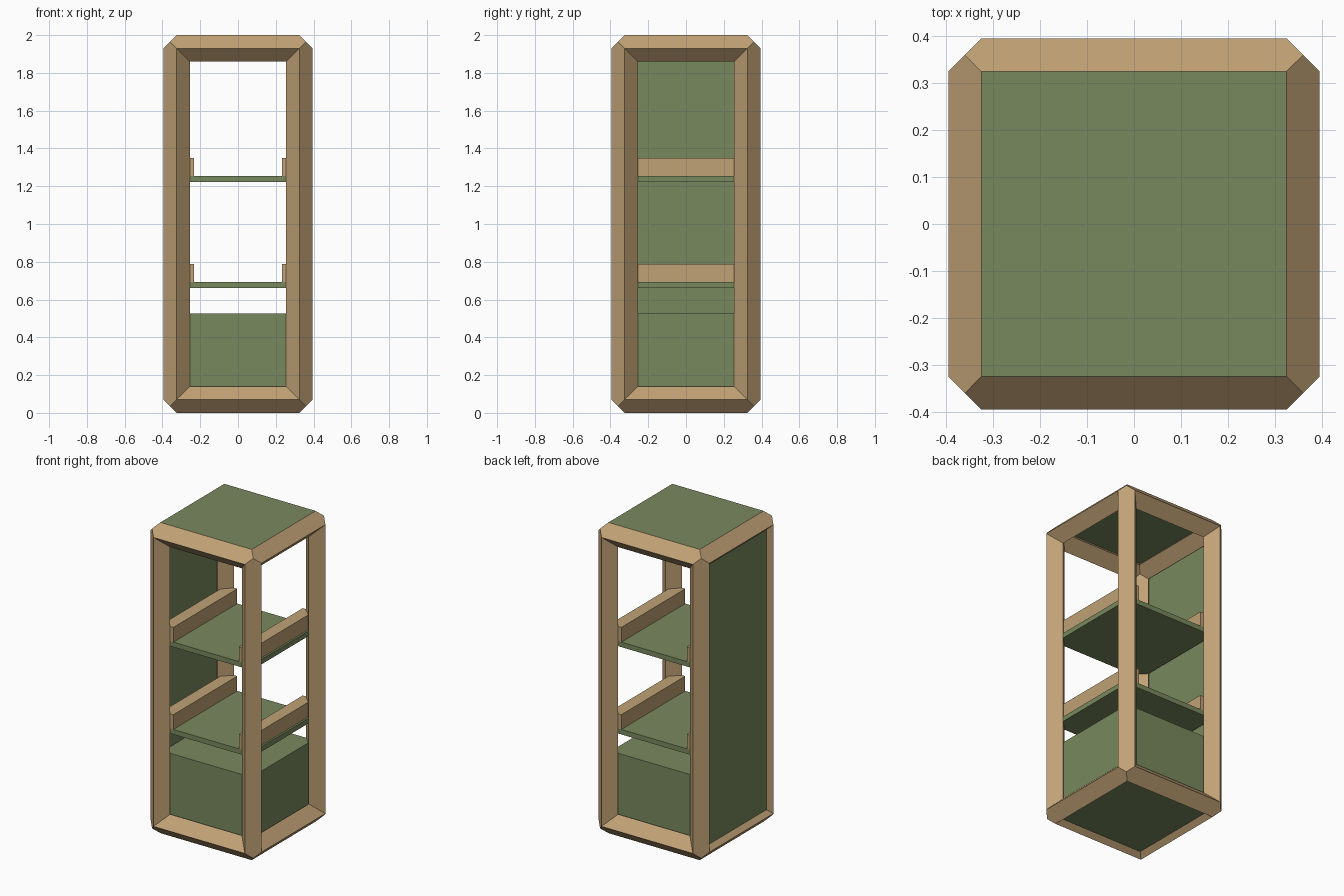
import bpy, bmesh
from mathutils import Vector

if "Cube" in bpy.data.objects:
    bpy.data.objects.remove(bpy.data.objects["Cube"])


def material(name, rgb):
    m = bpy.data.materials.new(name)
    m.diffuse_color = (*rgb, 1)
    m.use_nodes = True
    m.node_tree.nodes["Principled BSDF"].inputs["Base Color"].default_value = m.diffuse_color
    return m


WOOD = material("tan_wood", (0.53, 0.36, 0.18))
GREEN = material("green_paint", (0.19, 0.25, 0.11))


def finish(name, bm, mat):
    bmesh.ops.recalc_face_normals(bm, faces=bm.faces)
    mesh = bpy.data.meshes.new(name)
    bm.to_mesh(mesh)
    bm.free()
    mesh.materials.append(mat)
    obj = bpy.data.objects.new(name, mesh)
    bpy.context.collection.objects.link(obj)
    return obj


def box(name, lo, hi, mat):
    lo, hi = Vector(lo), Vector(hi)
    bm = bmesh.new()
    bmesh.ops.create_cube(bm, size=1)
    for v in bm.verts:
        v.co = (lo + hi) / 2 + v.co * (hi - lo)
    return finish(name, bm, mat)


# Frame: diamond-section beams along the 12 edges of a box, mitred at corners
R = 0.07
HALF = Vector((0.325, 0.325, 0.93))
bm = bmesh.new()
corners = {}
for sx in (-1, 1):
    for sy in (-1, 1):
        for sz in (-1, 1):
            s = (sx, sy, sz)

            def vert(offset):
                return bm.verts.new([s[i] * (HALF[i] + offset[i]) + (1 if i == 2 else 0)
                                     for i in range(3)])
            corners[s] = {
                "tip": vert([R / 2] * 3),
                "pit": vert([-R / 2] * 3),
                "out": [vert([R if i == a else 0 for i in range(3)]) for a in range(3)],
                "in": [vert([0 if i == a else -R for i in range(3)]) for a in range(3)],
            }
for a in range(3):
    b, d = (a + 1) % 3, (a + 2) % 3
    for s, p in corners.items():
        if s[a] > 0:
            continue
        q = corners[tuple(1 if i == a else s[i] for i in range(3))]
        for ridge, end in (("out", "tip"), ("in", "pit")):
            bm.faces.new((p[end], p[ridge][b], q[ridge][b],
                          q[end], q[ridge][d], p[ridge][d]))
        for k in (b, d):
            bm.faces.new((p["out"][k], q["out"][k], q["in"][k], p["in"][k]))
finish("frame", bm, WOOD)

# Panels: the top is flush with the frame, side and bottom are slightly recessed
box("top_panel", (-0.325, -0.325, 1.968), (0.325, 0.325, 2.0), GREEN)
box("side_panel", (-0.366, -0.325, 0.07), (-0.334, 0.325, 1.93), GREEN)
box("bottom_panel", (-0.325, -0.325, 0.03), (0.325, 0.325, 0.062), GREEN)

# Closed bin at the bottom
box("lower_bin", (-0.315, -0.315, 0.062), (0.315, 0.315, 0.527), GREEN)

# Shelves, each with a guard rail on both sides
for label, z in (("lower", 0.66), ("upper", 1.222)):
    box(label + "_shelf", (-0.325, -0.325, z), (0.325, 0.325, z + 0.032), GREEN)
    for side, x in (("left", -0.273), ("right", 0.273)):
        box(f"{label}_{side}_rail", (x - 0.04, -0.325, z + 0.032),
            (x + 0.04, 0.325, z + 0.127), WOOD)
